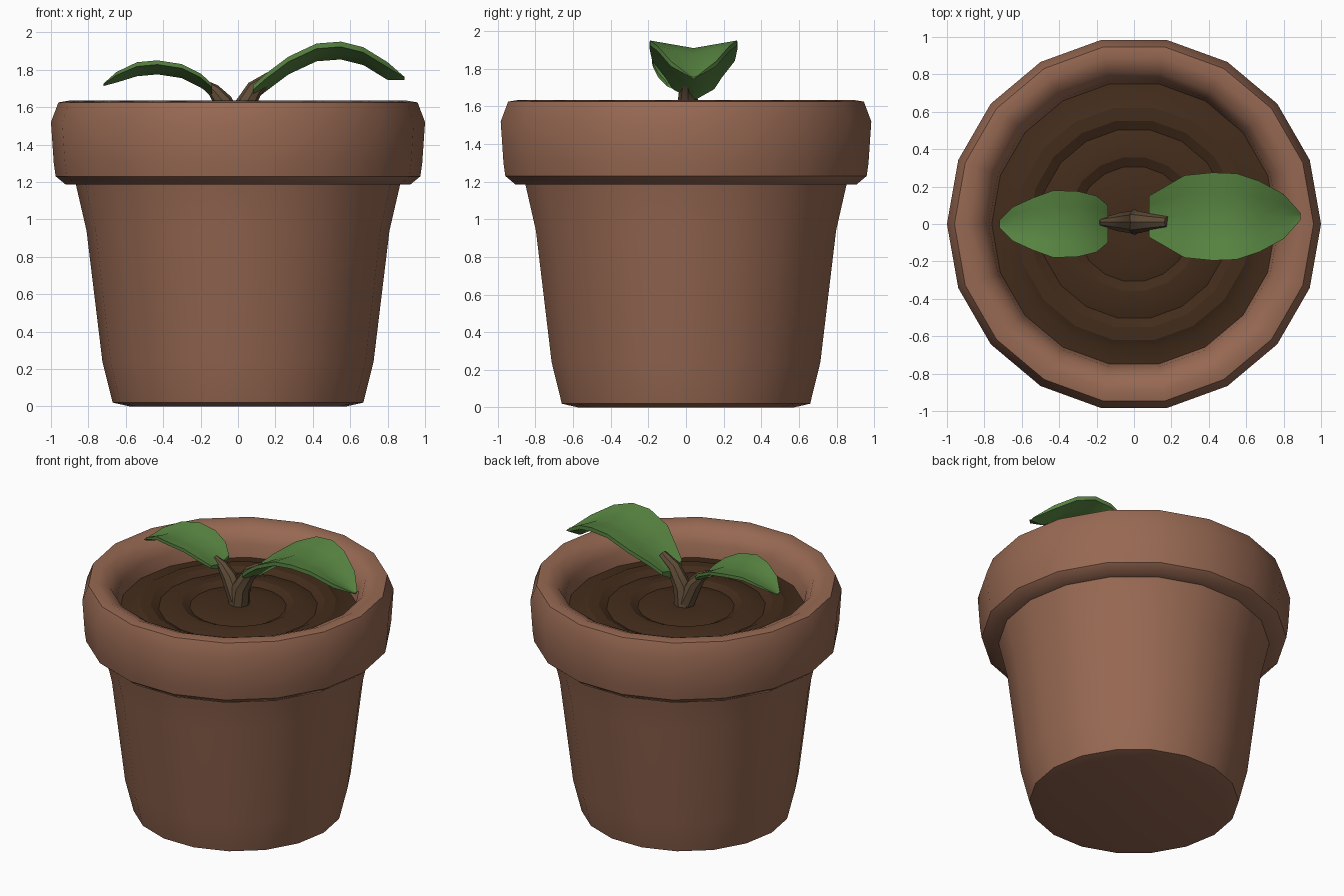
import bpy
import math

if "Cube" in bpy.data.objects:
    bpy.data.objects.remove(bpy.data.objects["Cube"])


def material(name, rgb):
    m = bpy.data.materials.new(name)
    m.diffuse_color = (*rgb, 1)
    m.use_nodes = True
    m.node_tree.nodes["Principled BSDF"].inputs["Base Color"].default_value = m.diffuse_color
    return m


TERRACOTTA = material("terracotta", (0.31, 0.14, 0.085))
SOIL = material("soil", (0.055, 0.025, 0.011))
STEM = material("stem", (0.12, 0.075, 0.04))
LEAF = material("leaf", (0.10, 0.24, 0.055))


def build(name, verts, faces, mat, angle):
    me = bpy.data.meshes.new(name)
    me.from_pydata(verts, [], faces)
    me.materials.append(mat)
    ob = bpy.data.objects.new(name, me)
    bpy.context.collection.objects.link(ob)
    bpy.ops.object.select_all(action='DESELECT')
    ob.select_set(True)
    bpy.context.view_layer.objects.active = ob
    bpy.ops.object.mode_set(mode='EDIT')
    bpy.ops.mesh.select_all(action='SELECT')
    bpy.ops.mesh.normals_make_consistent(inside=False)
    bpy.ops.object.mode_set(mode='OBJECT')
    bpy.ops.object.shade_smooth_by_angle(angle=math.radians(angle))
    return ob


def loft(name, rings, mat, angle=40):
    """Bridge equal-sized closed rings and cap both ends."""
    n = len(rings[0])
    verts = [p for r in rings for p in r]
    faces = [(i * n + j, i * n + (j + 1) % n, (i + 1) * n + (j + 1) % n, (i + 1) * n + j)
             for i in range(len(rings) - 1) for j in range(n)]
    faces += [tuple(range(n))[::-1], tuple(range(len(verts) - n, len(verts)))]
    return build(name, verts, faces, mat, angle)


def lathe(name, profile, mat, sides=18, angle=40):
    rings = [[(r * math.cos(2 * math.pi * k / sides), r * math.sin(2 * math.pi * k / sides), z)
              for k in range(sides)] for r, z in profile]
    return loft(name, rings, mat, angle)


def tube(name, path, mat, sides=8):
    """Tapered tube along (x, z, radius) points in the y = 0 plane."""
    rings = []
    for i, (x, z, r) in enumerate(path):
        a, b = path[max(i - 1, 0)], path[min(i + 1, len(path) - 1)]
        dx, dz = b[0] - a[0], b[1] - a[1]
        d = math.hypot(dx, dz)
        ring = []
        for k in range(sides):
            t = 2 * math.pi * k / sides
            c = r * math.cos(t)
            ring.append((x + c * dz / d, 0.01 + r * math.sin(t), z - c * dx / d))
        rings.append(ring)
    return loft(name, rings, mat)


def leaf(name, stations, y0, fold, thick):
    """Arched leaf with raised edges, from (x, z, half width) stations."""
    across = (-1, -0.55, 0, 0.55, 1)
    rings = []
    for x, z, w in stations:
        s = min(1, w / 0.12)
        top = [(x, y0 + w * u, z + s * fold * abs(u)) for u in across]
        under = [(x, y0 + w * u, z + s * (fold * abs(u) - thick * (1 - 0.5 * abs(u))))
                 for u in reversed(across)]
        rings.append(top + under)
    return loft(name, rings, LEAF, 35)


# pot: tapered body, rolled rim and inner wall
lathe("pot_body", [(0.58, 0.0), (0.67, 0.02), (0.725, 0.24), (0.81, 0.94), (0.87, 1.20)],
      TERRACOTTA)
lathe("pot_rim", [(0.80, 1.185), (0.92, 1.185), (0.975, 1.23), (0.985, 1.30), (1.0, 1.52),
                  (0.96, 1.625), (0.90, 1.635), (0.82, 1.60), (0.775, 1.52), (0.755, 1.40)],
      TERRACOTTA)

# soil with shallow concentric ridges
lathe("soil", [(0.79, 1.36), (0.78, 1.43), (0.68, 1.44), (0.63, 1.465), (0.56, 1.465),
               (0.51, 1.44), (0.43, 1.465), (0.36, 1.465), (0.31, 1.44),
               (0.22, 1.465), (0.10, 1.46)], SOIL, angle=25)

# forked stem
tube("stem_right", [(0, 1.42, 0.07), (0.02, 1.58, 0.06), (0.09, 1.70, 0.045),
                    (0.18, 1.765, 0.03)], STEM)
tube("stem_left", [(-0.01, 1.48, 0.06), (-0.08, 1.63, 0.05), (-0.13, 1.69, 0.035),
                   (-0.19, 1.73, 0.02)], STEM)

# leaves
leaf("leaf_right", [(0.08, 1.68, 0.11), (0.15, 1.74, 0.15), (0.27, 1.83, 0.22),
                    (0.42, 1.90, 0.235), (0.55, 1.91, 0.23), (0.67, 1.88, 0.19),
                    (0.80, 1.80, 0.12), (0.89, 1.755, 0.02)], 0.04, 0.04, 0.055)
leaf("leaf_left", [(-0.14, 1.70, 0.10), (-0.20, 1.75, 0.15), (-0.30, 1.80, 0.175),
                   (-0.43, 1.82, 0.18), (-0.54, 1.81, 0.14), (-0.65, 1.765, 0.09),
                   (-0.72, 1.72, 0.02)], 0.0, 0.03, 0.045)
